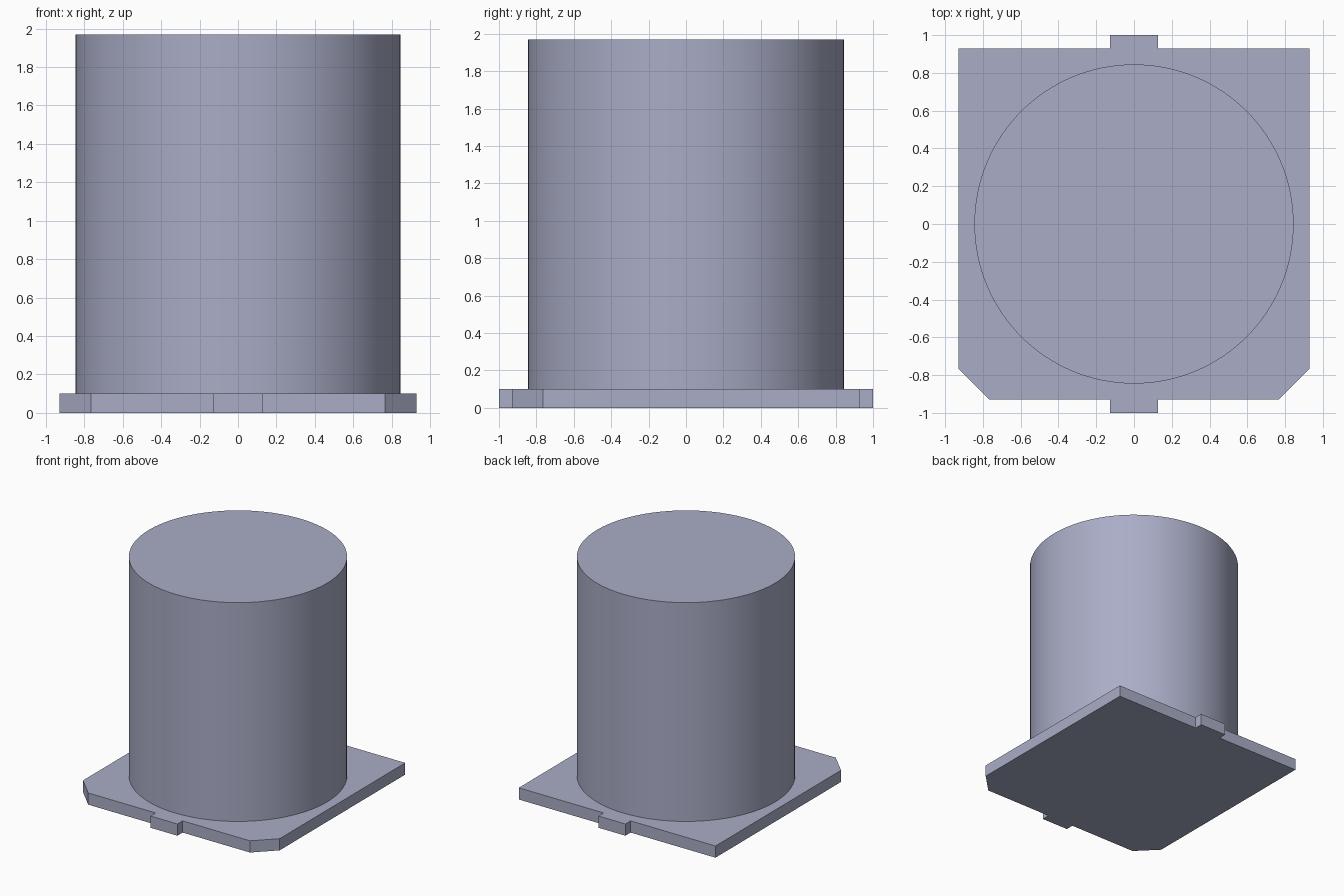
import bpy
import bmesh

cube = bpy.data.objects.get("Cube")
if cube:
    bpy.data.objects.remove(cube, do_unlink=True)

BASE_H, TOP_Z, RADIUS = 0.10, 1.97, 0.845
HALF, TAB, CUT = 0.93, 0.127, 0.765

# Single blue-grey finish
finish = bpy.data.materials.new("blue_grey")
finish.use_nodes = True
color = (0.40, 0.42, 0.57, 1.0)
finish.diffuse_color = color
finish.node_tree.nodes["Principled BSDF"].inputs["Base Color"].default_value = color


def extrude_outline(name, outline, height):
    """Solid plate from a closed counter-clockwise outline on z = 0."""
    bm = bmesh.new()
    face = bm.faces.new([bm.verts.new((x, y, 0)) for x, y in outline])
    side = bmesh.ops.extrude_face_region(bm, geom=[face])["geom"]
    top = [v for v in side if isinstance(v, bmesh.types.BMVert)]
    bmesh.ops.translate(bm, verts=top, vec=(0, 0, height))
    bmesh.ops.recalc_face_normals(bm, faces=bm.faces)
    mesh = bpy.data.meshes.new(name)
    bm.to_mesh(mesh)
    bm.free()
    mesh.materials.append(finish)
    obj = bpy.data.objects.new(name, mesh)
    bpy.context.collection.objects.link(obj)
    return obj


# Base plate: chamfered front corners, a tab at front and back
right_half = [(TAB, -1), (TAB, -HALF), (CUT, -HALF), (HALF, -CUT),
              (HALF, HALF), (TAB, HALF), (TAB, 1)]
left_half = [(-x, y) for x, y in reversed(right_half)]
extrude_outline("base_plate", right_half + left_half, BASE_H)

# Cylindrical body standing on the plate
bpy.ops.mesh.primitive_cylinder_add(
    vertices=128, radius=RADIUS, depth=TOP_Z - BASE_H,
    location=(0, 0, (TOP_Z + BASE_H) / 2))
body = bpy.context.object
body.name = "cylinder_body"
body.data.materials.append(finish)
bpy.ops.object.shade_smooth_by_angle()
